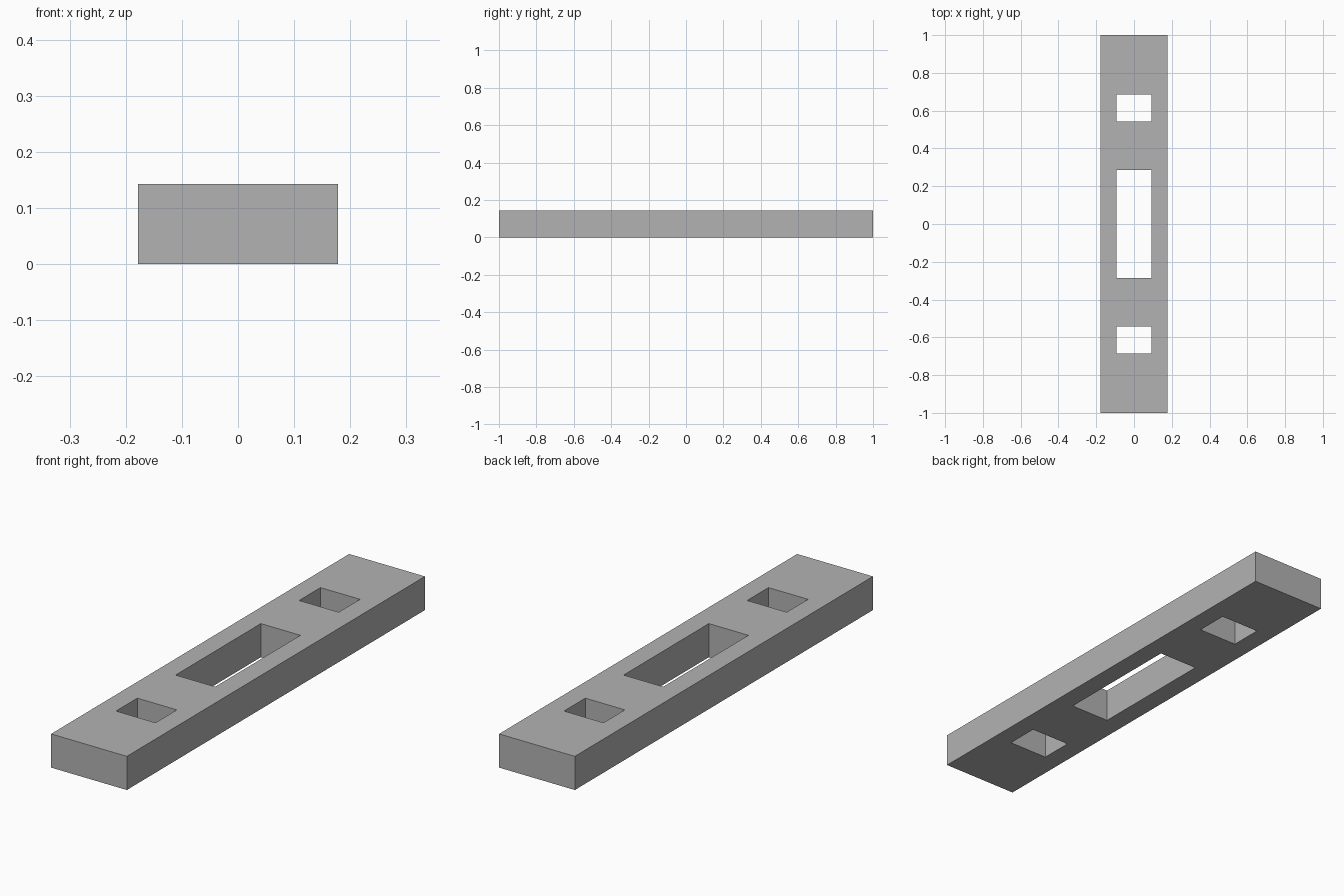
import bpy
import bmesh

cube = bpy.data.objects.get("Cube")
if cube:
    bpy.data.objects.remove(cube, do_unlink=True)

HEIGHT = 0.143
HOLE_HALF_WIDTH = 0.093

# Plain grey material
grey = bpy.data.materials.new("plain grey")
grey.use_nodes = True
colour = (0.45, 0.45, 0.45, 1)
grey.diffuse_color = colour
grey.node_tree.nodes["Principled BSDF"].inputs["Base Color"].default_value = colour


def add_rectangle(bm, half_width, y0, y1):
    """Add a closed rectangular outline on the ground plane."""
    corners = [(-half_width, y0), (half_width, y0), (half_width, y1), (-half_width, y1)]
    verts = [bm.verts.new((x, y, 0)) for x, y in corners]
    for i, vert in enumerate(verts):
        bm.edges.new((vert, verts[i - 1]))


# Bar outline with a long middle slot and a small slot towards each end
bm = bmesh.new()
add_rectangle(bm, 0.178, -1, 1)
for y0, y1 in [(-0.286, 0.286), (0.543, 0.686), (-0.686, -0.543)]:
    add_rectangle(bm, HOLE_HALF_WIDTH, y0, y1)
bmesh.ops.triangle_fill(bm, edges=bm.edges[:], use_beauty=True, normal=(0, 0, 1))

# Raise the outline into a solid, leaving the slots open right through
raised = bmesh.ops.extrude_face_region(bm, geom=bm.faces[:], use_keep_orig=True)
top_verts = [g for g in raised["geom"] if isinstance(g, bmesh.types.BMVert)]
bmesh.ops.translate(bm, verts=top_verts, vec=(0, 0, HEIGHT))
bmesh.ops.recalc_face_normals(bm, faces=bm.faces[:])

mesh = bpy.data.meshes.new("slotted_bar")
bm.to_mesh(mesh)
bm.free()
mesh.materials.append(grey)
bar = bpy.data.objects.new("slotted_bar", mesh)
bpy.context.collection.objects.link(bar)
